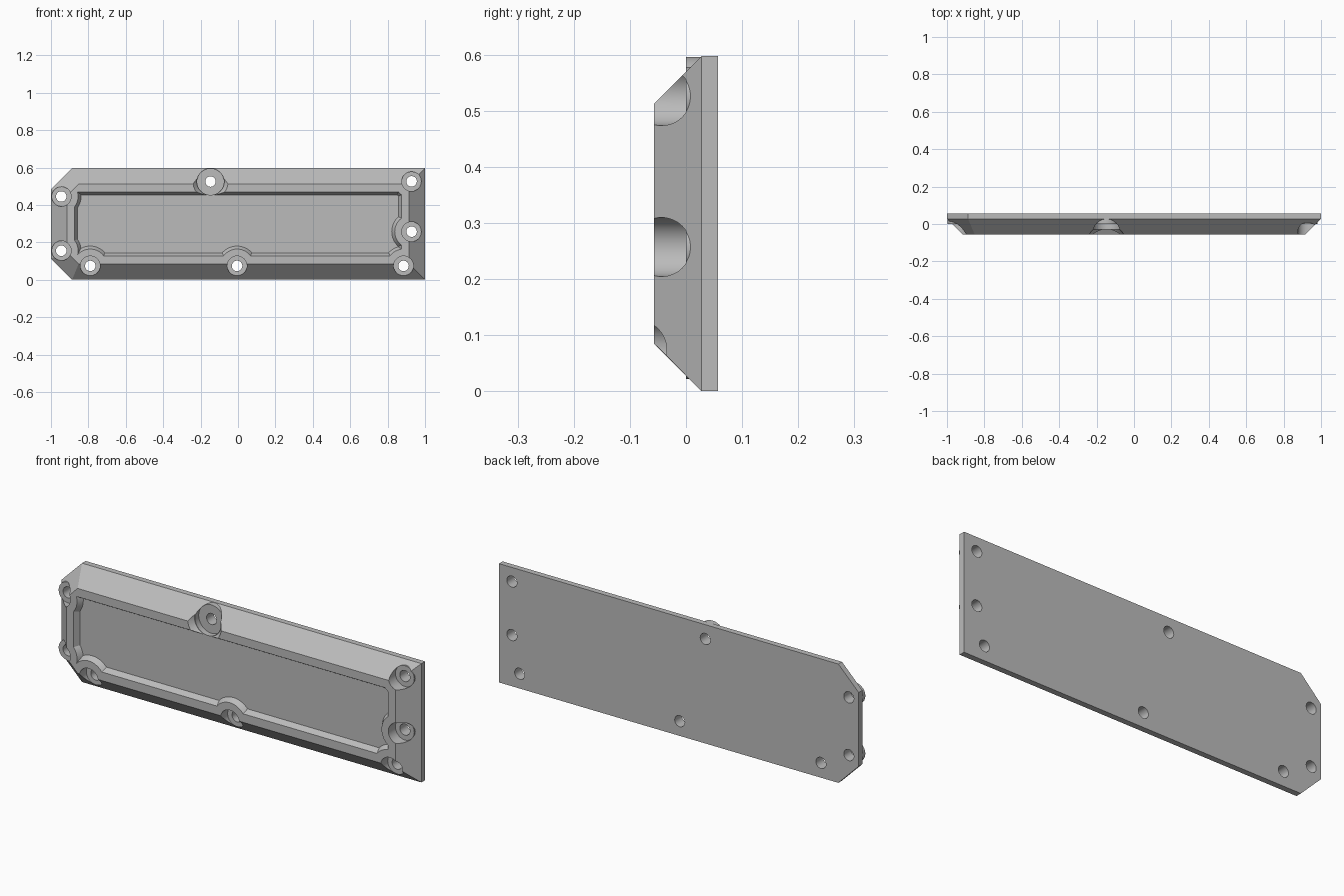
import bpy, bmesh, math

if "Cube" in bpy.data.objects:
    bpy.data.objects.remove(bpy.data.objects["Cube"], do_unlink=True)

H = 0.597
BACK, STEP, FRONT, FLOOR = 0.057, 0.028, -0.057, -0.03

grey = bpy.data.materials.new("light grey")
grey.use_nodes = True
colour = (0.5, 0.5, 0.5, 1)
grey.diffuse_color = colour
grey.node_tree.nodes["Principled BSDF"].inputs["Base Color"].default_value = colour


def loft(name, sections):
    """Solid through matching (y, [(x, z), ...]) sections."""
    bm = bmesh.new()
    rings = [[bm.verts.new((x, y, z)) for x, z in pts] for y, pts in sections]
    n = len(rings[0])
    for a, b in zip(rings, rings[1:]):
        for i in range(n):
            j = (i + 1) % n
            bm.faces.new((a[i], a[j], b[j], b[i]))
    bm.faces.new(rings[0])
    bm.faces.new(rings[-1])
    bmesh.ops.recalc_face_normals(bm, faces=bm.faces)
    mesh = bpy.data.meshes.new(name)
    bm.to_mesh(mesh)
    bm.free()
    mesh.materials.append(grey)
    obj = bpy.data.objects.new(name, mesh)
    bpy.context.collection.objects.link(obj)
    return obj


def circle(x, z, r, n=48):
    return [(x + r * math.cos(i * math.tau / n), z + r * math.sin(i * math.tau / n))
            for i in range(n)]


def cone(name, x, z, y0, r0, y1, r1):
    return loft(name, [(y0, circle(x, z, r0)), (y1, circle(x, z, r1))])


def combine(target, tool, operation):
    mod = target.modifiers.new("combine", 'BOOLEAN')
    mod.operation, mod.solver, mod.object = operation, 'EXACT', tool
    bpy.context.view_layer.objects.active = target
    bpy.ops.object.modifier_apply(modifier=mod.name)
    bpy.data.objects.remove(tool, do_unlink=True)


def outline(inset):
    """Plate outline with two clipped corners, moved inward evenly."""
    x, z = 1 - inset, H / 2 - inset
    clip = 0.113 - inset * (2 - math.sqrt(2))
    half = [(x, -z), (x, z), (-x + clip, z), (-x, z - clip), (-x, -z + clip), (-x + clip, -z)]
    return [(px, pz + H / 2) for px, pz in half]


def rectangle(x, z0, z1):
    return [(-x, z0), (x, z0), (x, z1), (-x, z1)]


# Screw positions: x, z, boss radius
small = [(-0.945, 0.445), (-0.945, 0.155), (-0.79, 0.074), (-0.005, 0.074),
         (0.885, 0.074), (0.928, 0.257), (0.928, 0.526)]
top_x, top_z = -0.147, 0.525
screws = [(x, z, 0.052) for x, z in small] + [(top_x, top_z, 0.071)]

# Plate with sloping rim
plate = loft("cover_plate", [(BACK, outline(0)), (STEP, outline(0)), (FRONT, outline(0.085))])

# Shallow pocket with drafted walls that swell around the screws
draft = 0.016
pocket = loft("pocket_cutter", [
    (FRONT - 0.027, rectangle(0.874 + draft, 0.128 - draft, 0.47 + draft)),
    (FLOOR, rectangle(0.874 - draft, 0.128 + draft, 0.47 - draft))])
for x, z in small:
    swell = cone("swell", x, z, FRONT - 0.054, 0.09 - 2 * draft, FLOOR + 0.027, 0.106 + draft)
    combine(pocket, swell, 'DIFFERENCE')
combine(plate, pocket, 'DIFFERENCE')

# Flared gap in the rim at the top screw
combine(plate, cone("flare", top_x, top_z, FRONT - 0.027, 0.114, FLOOR, 0.074), 'DIFFERENCE')

# Screw bosses, seats and through holes
for x, z, r in screws:
    combine(plate, cone("boss", x, z, -0.02, r, 0.042, r), 'UNION')
    combine(plate, cone("seat", x, z, -0.15, r + 0.0006, 0, r + 0.0006), 'DIFFERENCE')
    combine(plate, cone("hole", x, z, -0.15, 0.028, 0.1, 0.028), 'DIFFERENCE')

bpy.ops.object.select_all(action='DESELECT')
plate.select_set(True)
bpy.context.view_layer.objects.active = plate
bpy.ops.object.shade_smooth_by_angle(angle=math.radians(25))
